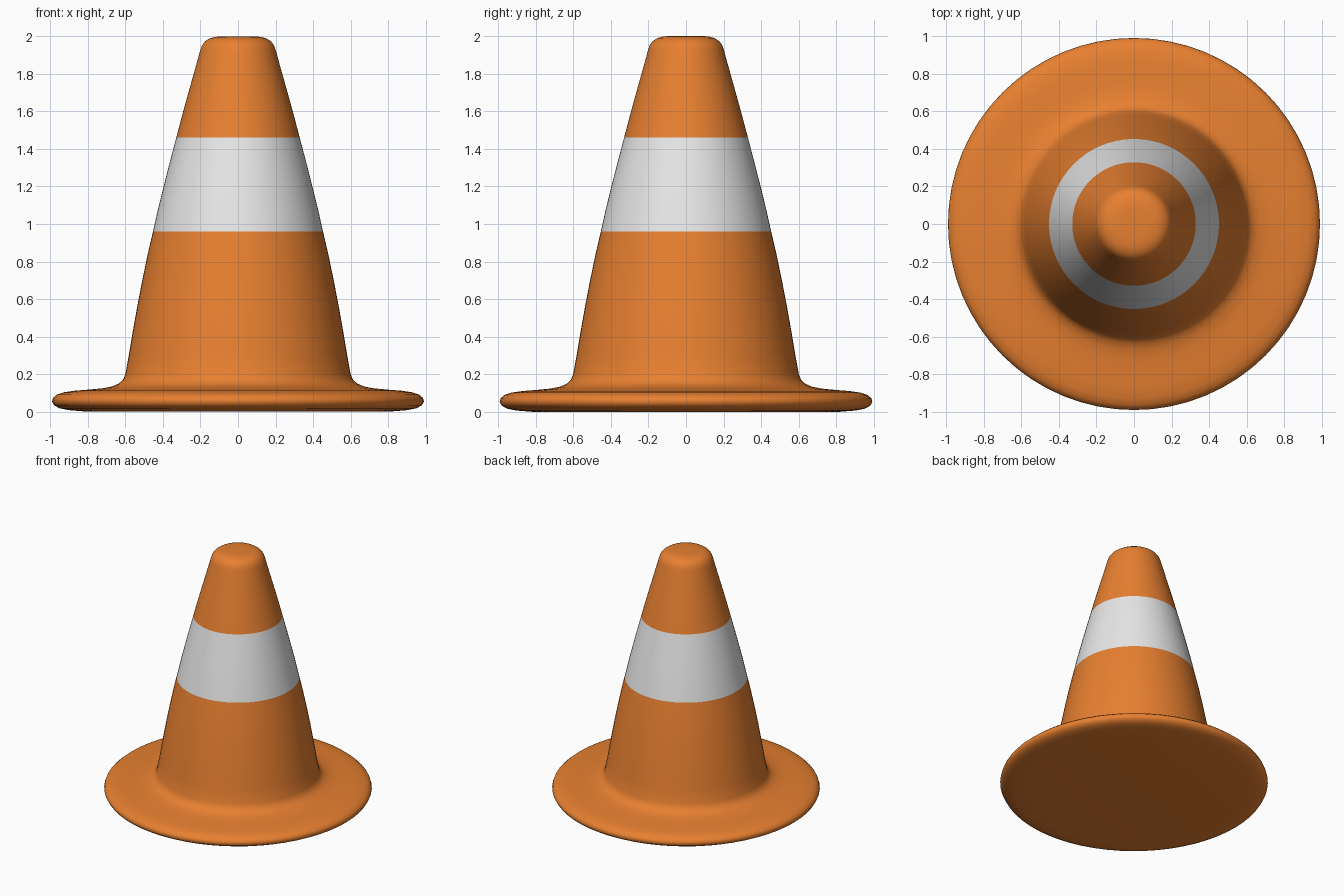
import bpy, bmesh, math

if "Cube" in bpy.data.objects:
    bpy.data.objects.remove(bpy.data.objects["Cube"])

SIDES = 64
STRIPE = (0.96, 1.46)   # height range of the pale band

# Half profile (radius, height) from underside centre to tip centre
profile = [
    (0.80, 0.0), (0.90, 0.008), (0.95, 0.018), (0.98, 0.034), (0.991, 0.055),
    (0.985, 0.074), (0.965, 0.091), (0.93, 0.103), (0.87, 0.112), (0.79, 0.118),
    (0.72, 0.125), (0.67, 0.135), (0.635, 0.15), (0.613, 0.17), (0.60, 0.20),
    (0.582, 0.30), (0.562, 0.42), (0.537, 0.56), (0.51, 0.70), (0.481, 0.84),
    (0.453, 0.96), (0.425, 1.085), (0.394, 1.21), (0.362, 1.335), (0.329, 1.46),
    (0.292, 1.60), (0.253, 1.74), (0.222, 1.85), (0.203, 1.92), (0.193, 1.95),
    (0.177, 1.972), (0.153, 1.988), (0.122, 1.997), (0.08, 2.0),
]


def material(name, rgb):
    m = bpy.data.materials.new(name)
    m.diffuse_color = (*rgb, 1.0)
    m.use_nodes = True
    m.node_tree.nodes["Principled BSDF"].inputs["Base Color"].default_value = m.diffuse_color
    return m


# Cone body, base flange and rounded tip as one turned surface
bm = bmesh.new()
rings = []
for r, z in profile:
    rings.append([bm.verts.new((r * math.cos(2 * math.pi * i / SIDES),
                                r * math.sin(2 * math.pi * i / SIDES), z))
                  for i in range(SIDES)])
for low, high in zip(rings, rings[1:]):
    for i in range(SIDES):
        j = (i + 1) % SIDES
        bm.faces.new((low[i], low[j], high[j], high[i]))
bm.faces.new(list(reversed(rings[0])))
bm.faces.new(rings[-1])

# Pale band chosen by height
for f in bm.faces:
    f.smooth = True
    z = f.calc_center_median().z
    f.material_index = 1 if STRIPE[0] < z < STRIPE[1] else 0

mesh = bpy.data.meshes.new("traffic_cone")
bm.to_mesh(mesh)
bm.free()
mesh.materials.append(material("orange rubber", (0.80, 0.215, 0.03)))
mesh.materials.append(material("white band", (0.80, 0.80, 0.80)))
cone = bpy.data.objects.new("traffic_cone", mesh)
bpy.context.collection.objects.link(cone)
